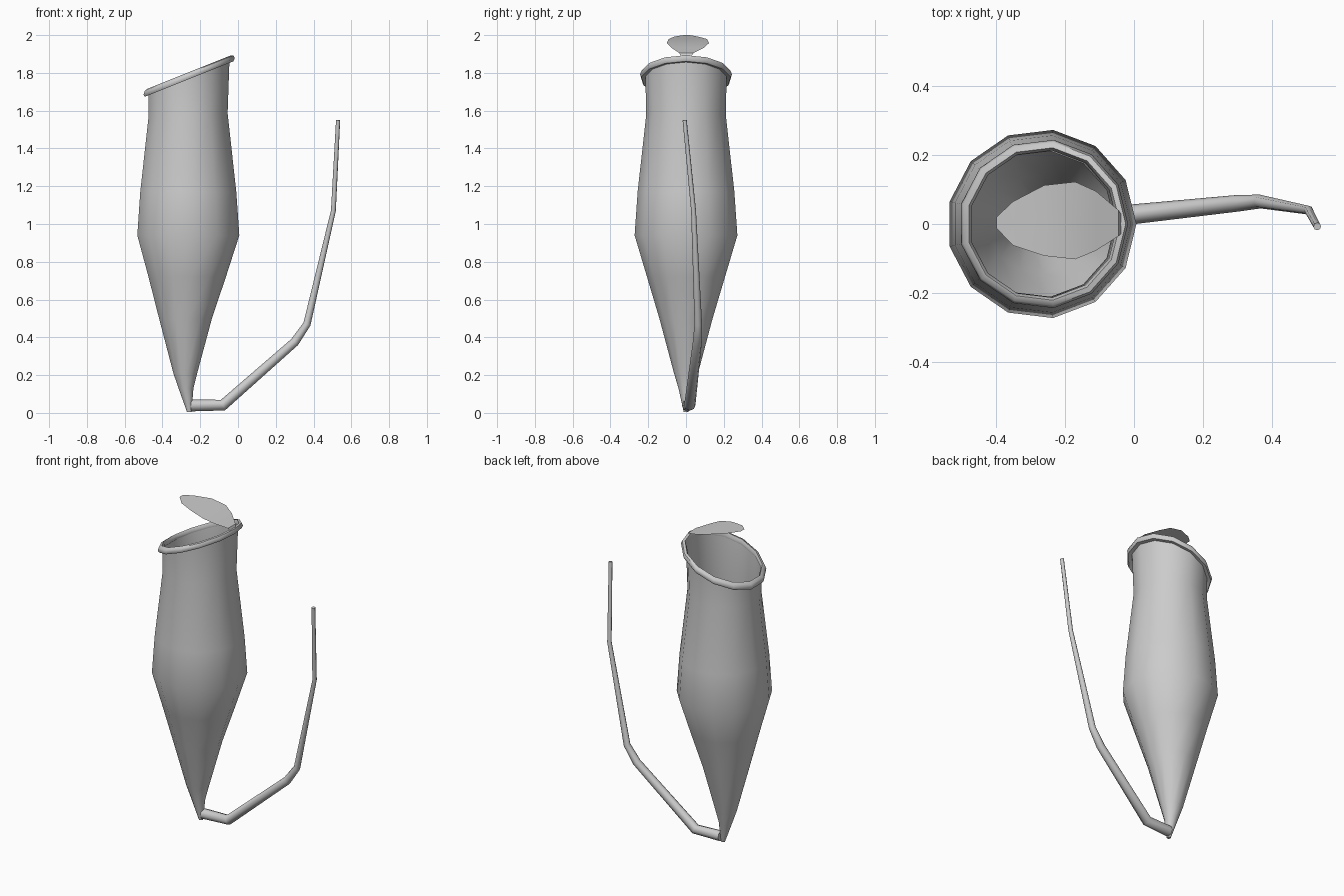
import bpy, bmesh, math

if "Cube" in bpy.data.objects:
    bpy.data.objects.remove(bpy.data.objects["Cube"])

N = 13  # sides of the pitcher


def finish(name, bm, angle=40):
    bmesh.ops.recalc_face_normals(bm, faces=bm.faces)
    me = bpy.data.meshes.new(name)
    bm.to_mesh(me)
    bm.free()
    ob = bpy.data.objects.new(name, me)
    bpy.context.collection.objects.link(ob)
    smooth(ob, angle)
    return ob


def smooth(ob, angle):
    bpy.ops.object.select_all(action='DESELECT')
    ob.select_set(True)
    bpy.context.view_layer.objects.active = ob
    bpy.ops.object.shade_smooth_by_angle(angle=math.radians(angle))


def ring(bm, cx, r, z, slope=0.0):
    """Ring of N vertices whose height follows a slope along x."""
    out = []
    for i in range(N):
        a = math.tau * i / N
        x = r * math.cos(a)
        out.append(bm.verts.new((cx + x, r * math.sin(a), z + slope * x)))
    return out


def bridge(bm, a, b):
    for i in range(N):
        j = (i + 1) % N
        bm.faces.new((a[i], a[j], b[j], b[i]))


# Pitcher body: open vessel with a slanted mouth (centre x, radius, z, slope)
bm = bmesh.new()
profile = [(-0.258, 0.012, 0.004, 0), (-0.276, 0.040, 0.13, 0), (-0.28, 0.064, 0.21, 0),
           (-0.28, 0.142, 0.50, 0), (-0.272, 0.208, 0.72, 0), (-0.267, 0.274, 0.94, 0),
           (-0.267, 0.258, 1.17, 0), (-0.267, 0.212, 1.58, 0.03), (-0.262, 0.217, 1.785, 0.4)]
rings = [ring(bm, *p) for p in profile]
for a, b in zip(rings, rings[1:]):
    bridge(bm, a, b)
bm.faces.new(rings[0])
finish("pitcher_body", bm)

# Rolled rim: small closed section swept around the slanted mouth
bm = bmesh.new()
section = [(0.214, 1.785), (0.222, 1.803), (0.238, 1.798), (0.245, 1.780), (0.238, 1.766), (0.217, 1.77)]
rings = [ring(bm, -0.262, r, z, 0.4) for r, z in section]
for k in range(len(rings)):
    bridge(bm, rings[k], rings[(k + 1) % len(rings)])
finish("mouth_rim", bm, 50)

# Lid: thin leaf rising from the back of the mouth (x, z, y low, y high)
bm = bmesh.new()
rows = [(-0.035, 1.885, -0.025, 0.025), (-0.045, 1.905, -0.035, 0.04), (-0.11, 1.933, -0.077, 0.095),
        (-0.17, 1.958, -0.102, 0.122), (-0.26, 1.979, -0.092, 0.112), (-0.35, 1.992, -0.062, 0.065),
        (-0.398, 2.0, -0.012, 0.02)]
strips = [[bm.verts.new((x, lo + (hi - lo) * t, z)) for t in (0, 0.5, 1)] for x, z, lo, hi in rows]
for a, b in zip(strips, strips[1:]):
    for i in range(2):
        bm.faces.new((a[i], a[i + 1], b[i + 1], b[i]))
finish("lid_leaf", bm)

# Tendril: tapering tube from the base up to the tip
path = [(-0.25, 0.01, 0.040, 0.032), (-0.08, 0.02, 0.041, 0.030), (0.30, 0.06, 0.375, 0.024),
        (0.365, 0.065, 0.47, 0.020), (0.505, 0.04, 1.07, 0.013), (0.53, -0.007, 1.55, 0.011)]
cu = bpy.data.curves.new("tendril", 'CURVE')
cu.dimensions = '3D'
cu.bevel_depth = 1.0
cu.bevel_resolution = 2
cu.use_fill_caps = True
sp = cu.splines.new('POLY')
sp.points.add(len(path) - 1)
for p, (x, y, z, r) in zip(sp.points, path):
    p.co = (x, y, z, 1)
    p.radius = r
tendril = bpy.data.objects.new("tendril", cu)
bpy.context.collection.objects.link(tendril)
bpy.ops.object.select_all(action='DESELECT')
tendril.select_set(True)
bpy.context.view_layer.objects.active = tendril
bpy.ops.object.convert(target='MESH')
smooth(bpy.context.view_layer.objects.active, 50)
